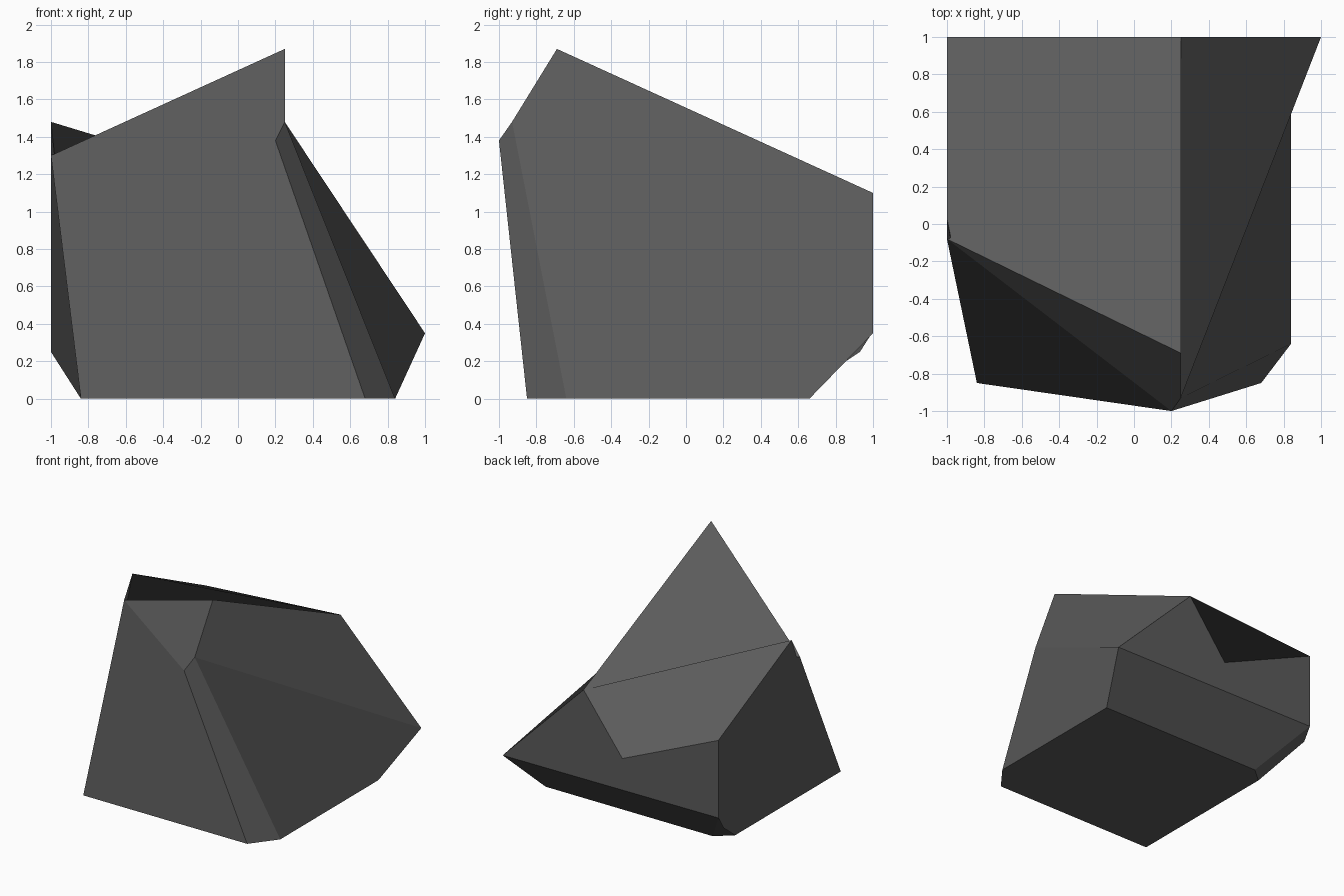
import bpy
from mathutils import Vector

if "Cube" in bpy.data.objects:
    bpy.data.objects.remove(bpy.data.objects["Cube"])

# Corners of the chipped rock
P = {k: Vector(v) for k, v in dict(
    peak=(0.25, -0.69, 1.87), lip=(0.25, -0.93, 1.48), brow=(0.20, -1.0, 1.38),
    left_low=(-1, -0.08, 1.30), left_high=(-1, 0.03, 1.48),
    back_top=(0.25, 1, 1.10), notch=(-0.11, 1, 0.62), back_left=(-1, 1, 1.01),
    back_right=(1, 1, 0.35), back_left_low=(-1, 1, 0.36), chip=(-1, 0.93, 0.25),
    foot_fl=(-0.84, -0.85, 0), foot_fr=(0.68, -0.85, 0), foot_r=(0.84, -0.64, 0),
    foot_br=(0.84, 0.66, 0), foot_bl=(-0.71, 0.66, 0), foot_l=(-0.84, 0.55, 0),
).items()}

# Facets, each fanned out from its first corner
FACETS = [
    "back_top peak left_low left_high back_left notch",               # sloping top
    "left_low peak lip brow",                                         # upper front
    "brow left_low foot_fl foot_fr",                                  # front
    "brow foot_fr foot_r lip",                                        # front right bevel
    "lip peak back_top back_right",                                   # upper right
    "lip back_right foot_br foot_r",                                  # lower right
    "notch back_top back_right back_left_low back_left",              # back
    "foot_fl left_low left_high back_left back_left_low chip foot_l", # left
    "back_right foot_br foot_bl back_left_low",                       # back undercut
    "back_left_low foot_bl foot_l chip",                              # corner chip
    "foot_fl foot_fr foot_r foot_br foot_bl foot_l",                  # underside
]

names = list(P)
centre = sum(P.values(), Vector()) / len(P)
faces, loop_normals = [], []
for facet in FACETS:
    f = facet.split()
    tris = [(f[0], f[i], f[i + 1]) for i in range(1, len(f) - 1)]
    n = sum(((P[b] - P[a]).cross(P[c] - P[a]) for a, b, c in tris), Vector())
    mid = sum((P[k] for k in f), Vector()) / len(f)
    if n.dot(mid - centre) < 0:          # turn the facet outward
        n = -n
        tris = [(a, c, b) for a, b, c in tris]
    for t in tris:
        faces.append([names.index(k) for k in t])
        loop_normals += [n.normalized()] * 3

mesh = bpy.data.meshes.new("rock")
mesh.from_pydata(list(P.values()), [], faces)
mesh.update()
# Each facet is shaded as one flat plane
mesh.polygons.foreach_set("use_smooth", [True] * len(faces))
mesh.normals_split_custom_set(loop_normals)

stone = bpy.data.materials.new("dark grey stone")
stone.diffuse_color = (0.105, 0.105, 0.105, 1)
stone.use_nodes = True
stone.node_tree.nodes["Principled BSDF"].inputs["Base Color"].default_value = stone.diffuse_color
mesh.materials.append(stone)

rock = bpy.data.objects.new("rock", mesh)
bpy.context.collection.objects.link(rock)
